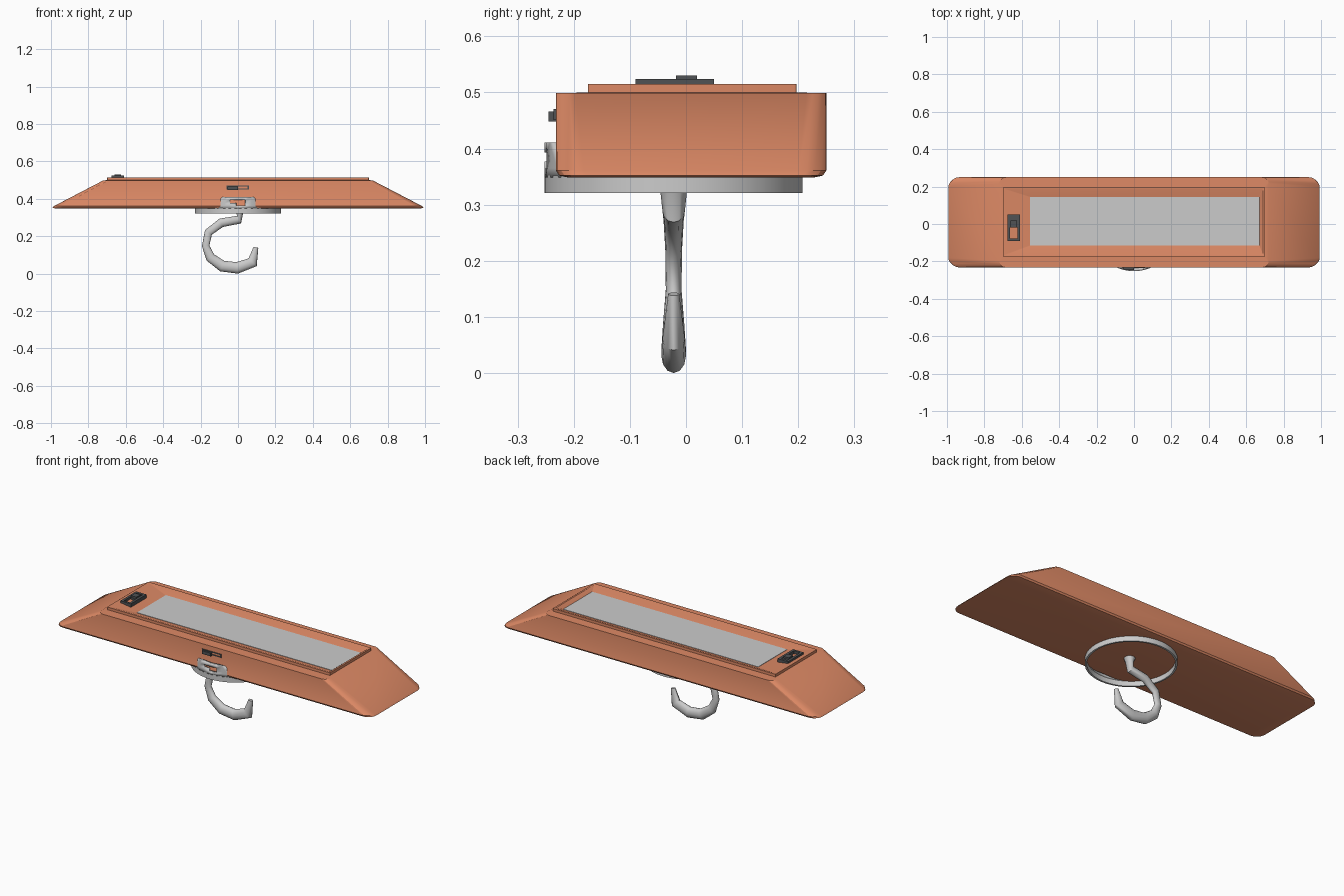
import bpy, bmesh, math
from math import sin, cos, pi, sqrt, radians

if "Cube" in bpy.data.objects:
    bpy.data.objects.remove(bpy.data.objects["Cube"])


def material(name, color):
    m = bpy.data.materials.new(name)
    m.diffuse_color = color
    m.use_nodes = True
    m.node_tree.nodes["Principled BSDF"].inputs["Base Color"].default_value = m.diffuse_color
    return m


ORANGE = material("orange", (0.72, 0.25, 0.13, 1))
DARK = material("dark_grey", (0.08, 0.085, 0.09, 1))


def finish(name, bm, mat=None, angle=25):
    bmesh.ops.recalc_face_normals(bm, faces=bm.faces)
    me = bpy.data.meshes.new(name)
    bm.to_mesh(me)
    bm.free()
    ob = bpy.data.objects.new(name, me)
    bpy.context.collection.objects.link(ob)
    if mat:
        me.materials.append(mat)
    bpy.ops.object.select_all(action='DESELECT')
    ob.select_set(True)
    bpy.context.view_layer.objects.active = ob
    bpy.ops.object.shade_smooth_by_angle(angle=radians(angle))
    return ob


def loft(bm, loops, cap=True):
    rings = [[bm.verts.new(p) for p in l] for l in loops]
    n = len(rings[0])
    for a, b in zip(rings, rings[1:]):
        for i in range(n):
            j = (i + 1) % n
            bm.faces.new((a[i], a[j], b[j], b[i]))
    if cap:
        bm.faces.new(rings[0])
        bm.faces.new(rings[-1])


def rounded_rect(x0, x1, y0, y1, z, r, steps=5):
    corners = [(x1 - r, y1 - r), (x0 + r, y1 - r), (x0 + r, y0 + r), (x1 - r, y0 + r)]
    return [(cx + r * cos((k + i / steps) * pi / 2), cy + r * sin((k + i / steps) * pi / 2), z)
            for k, (cx, cy) in enumerate(corners) for i in range(steps + 1)]


def box(bm, x0, x1, y0, y1, z0, z1):
    v = [[bm.verts.new((x, y, z)) for x, y in ((x0, y0), (x1, y0), (x1, y1), (x0, y1))]
         for z in (z0, z1)]
    bm.faces.new(v[0])
    bm.faces.new(v[1])
    for i in range(4):
        j = (i + 1) % 4
        bm.faces.new((v[0][i], v[0][j], v[1][j], v[1][i]))


# body: sloped ends, raised rim and dished panel seat
bm = bmesh.new()
loft(bm, [
    rounded_rect(-.975, .975, -.212, .23, .35, .05),
    rounded_rect(-.993, .993, -.226, .244, .353, .05),
    rounded_rect(-.985, .985, -.232, .25, .362, .05),
    rounded_rect(-.72, .72, -.232, .25, .5, .035),
    rounded_rect(-.70, .70, -.175, .197, .501, .004),
    rounded_rect(-.70, .70, -.175, .197, .516, .004),
    rounded_rect(-.69, .69, -.165, .187, .516, .004),
    rounded_rect(-.555, .67, -.115, .145, .498, .003)])
finish("body_shell", bm, ORANGE)

# light panel
bm = bmesh.new()
box(bm, -.555, .67, -.115, .145, .49, .5)
finish("light_panel", bm)


# slide switches: a frame around an open slot, filled half and a grip
def slide_switch(name, parts):
    b = bmesh.new()
    for p in parts:
        box(b, *p)
    finish(name, b, DARK)


slide_switch("top_switch", [
    (-.676, -.662, -.09, .05, .5, .525), (-.624, -.61, -.09, .05, .5, .525),
    (-.662, -.624, -.09, -.078, .5, .525), (-.662, -.624, .036, .05, .5, .525),
    (-.662, -.624, -.02, .036, .5, .521), (-.66, -.626, -.018, .02, .52, .531)])
slide_switch("front_switch", [
    (-.062, .058, -.236, -.225, .467, .472), (-.062, .058, -.236, -.225, .452, .457),
    (-.062, -.055, -.236, -.225, .457, .467), (.051, .058, -.236, -.225, .457, .467),
    (-.055, .0, -.236, -.225, .457, .467), (-.055, .0, -.245, -.23, .449, .467)])

# open swivel ring under the body
CY, R = -.022, .23
bm = bmesh.new()
N = 48
prof = [(R, .322), (R, .353), (R - .01, .353), (R - .01, .322), (R, .322)]
loft(bm, [[(r * cos(2 * pi * i / N), CY + r * sin(2 * pi * i / N), z) for i in range(N)]
          for r, z in prof], cap=False)
bmesh.ops.remove_doubles(bm, verts=bm.verts, dist=1e-5)
finish("swivel_ring", bm, angle=30)

# curved front tab with stepped window
bm = bmesh.new()
xs = [-.14, -.11, -.075, -.045, -.01, .01, .04, .075, .11, .14]
rows = [.35, .366, .378, .394, .412]


def tab_vert(x, z):
    f = 1 - .4 * max(0, (z - .35) / .062)
    x = x * f if abs(x) > .1 else x * (1 if abs(x) < .05 else f + (1 - f) * .7)
    return bm.verts.new((x, CY - sqrt(R * R - x * x), z))


grid = [[tab_vert(x, z) for x in xs] for z in rows]
for r in range(4):
    for c in range(9):
        x = (xs[c] + xs[c + 1]) / 2
        if (r == 2 and -.05 < x < .04) or (r == 1 and -.02 < x < .04):
            continue
        bm.faces.new((grid[r][c], grid[r][c + 1], grid[r + 1][c + 1], grid[r + 1][c]))
tab = finish("front_tab", bm, angle=30)
s = tab.modifiers.new("thickness", 'SOLIDIFY')
s.thickness = .014
s.offset = -1

# hook: x, z, in-plane radius, radius along y
path = [(.01, .352, .03, .03), (.01, .328, .018, .024), (.005, .29, .023, .02),
        (-.09, .273, .024, .018), (-.158, .222, .022, .015), (-.173, .15, .02, .014),
        (-.148, .088, .026, .019), (-.085, .042, .03, .022), (-.005, .032, .031, .022),
        (.078, .062, .03, .02), (.096, .142, .013, .01)]
bm = bmesh.new()
loops = []
for i, (x, z, ri, ry) in enumerate(path):
    a, b = path[max(i - 1, 0)], path[min(i + 1, len(path) - 1)]
    tx, tz = b[0] - a[0], b[1] - a[1]
    d = sqrt(tx * tx + tz * tz)
    nx, nz = -tz / d, tx / d
    loops.append([(x + nx * ri * cos(t), CY + ry * sin(t), z + nz * ri * cos(t))
                  for t in (2 * pi * k / 12 for k in range(12))])
loft(bm, loops)
finish("hook", bm, angle=40)

# lift everything so the lowest point of the hook stands on the ground
low = min(v.co.z for o in bpy.data.objects for v in o.data.vertices)
for o in bpy.data.objects:
    o.location.z = -low
